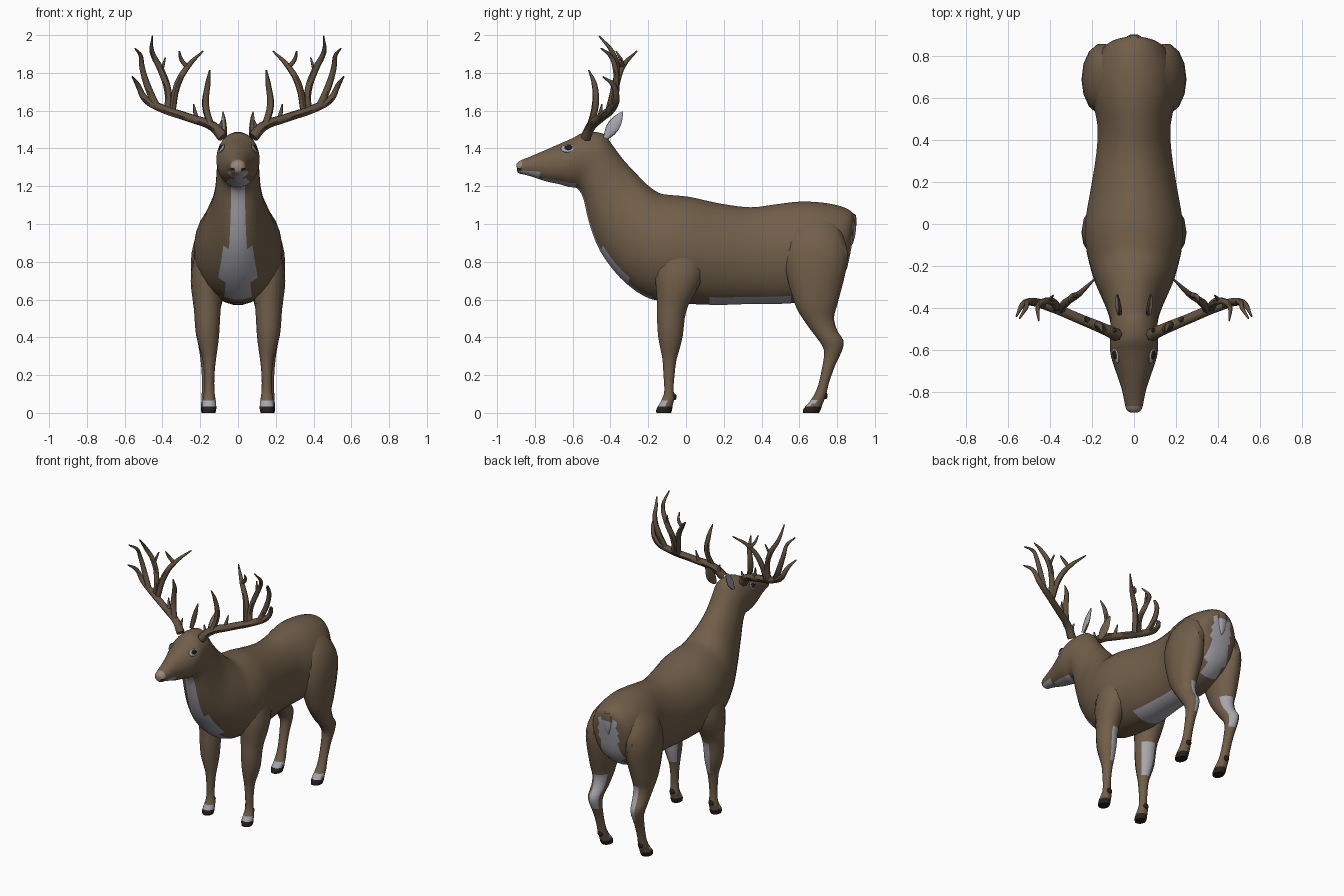
import bpy, bmesh, math
from mathutils import Vector

if "Cube" in bpy.data.objects:
    bpy.data.objects.remove(bpy.data.objects["Cube"])


def mat(name, col):
    m = bpy.data.materials.new(name)
    m.diffuse_color = (*col, 1)
    m.use_nodes = True
    m.node_tree.nodes["Principled BSDF"].inputs["Base Color"].default_value = m.diffuse_color
    return m


COAT = mat("brown coat", (.165, .113, .067))
PALE = mat("pale grey fur", (.38, .38, .42))
HOOF = mat("dark hoof", (.022, .015, .01))
HORN = mat("antler brown", (.12, .082, .049))
TAN = mat("muzzle tan", (.32, .24, .18))
BLACK = mat("eye black", (.012, .012, .014))
MATS = [COAT, PALE, HOOF, HORN, TAN, BLACK]


def smooth_rows(rows, n):
    """Catmull-Rom interpolation between rows of numbers."""
    out = []
    for i in range(len(rows) - 1):
        p0, p1, p2, p3 = (rows[max(0, min(len(rows) - 1, i + k))] for k in (-1, 0, 1, 2))
        for s in range(n):
            t = s / n
            out.append([.5 * (2 * b + (c - a) * t + (2 * a - 5 * b + 4 * c - d) * t * t
                              + (3 * b - a - 3 * c + d) * t ** 3)
                        for a, b, c, d in zip(p0, p1, p2, p3)])
    return out + [list(rows[-1])]


def finish(ob, angle=40):
    bpy.ops.object.select_all(action='DESELECT')
    ob.select_set(True)
    bpy.context.view_layer.objects.active = ob
    bpy.ops.object.shade_smooth_by_angle(angle=math.radians(angle))


def loft(name, rings, rule):
    """Skin closed rings, cap the ends, colour faces by rule(centre, normal)."""
    bm = bmesh.new()
    vs = [[bm.verts.new(p) for p in r] for r in rings]
    n = len(vs[0])
    for a, b in zip(vs, vs[1:]):
        for i in range(n):
            bm.faces.new((a[i], a[(i + 1) % n], b[(i + 1) % n], b[i]))
    bm.faces.new(vs[0])
    bm.faces.new(vs[-1])
    bmesh.ops.recalc_face_normals(bm, faces=bm.faces)
    bm.normal_update()
    for f in bm.faces:
        f.material_index = MATS.index(rule(f.calc_center_median(), f.normal))
    me = bpy.data.meshes.new(name)
    bm.to_mesh(me)
    bm.free()
    for m in MATS:
        me.materials.append(m)
    ob = bpy.data.objects.new(name, me)
    bpy.context.collection.objects.link(ob)
    finish(ob)
    return ob


# Body, neck and head: top y, top z, bottom y, bottom z, half width
BODY = [
    (.893, 1.045, .893, 1.0, .025), (.872, 1.07, .875, .87, .10), (.82, 1.095, .835, .72, .155),
    (.72, 1.115, .74, .63, .195), (.6, 1.12, .6, .585, .2), (.47, 1.105, .47, .575, .175),
    (.34, 1.09, .34, .575, .18), (.18, 1.11, .18, .57, .205), (.02, 1.145, .02, .575, .232),
    (-.08, 1.155, -.1, .585, .232), (-.14, 1.165, -.22, .615, .215), (-.2, 1.205, -.35, .715, .185),
    (-.26, 1.265, -.455, .855, .145), (-.33, 1.34, -.512, 1.0, .122), (-.39, 1.42, -.543, 1.13, .113),
    (-.44, 1.48, -.575, 1.187, .112), (-.54, 1.485, -.62, 1.195, .115), (-.6, 1.455, -.67, 1.21, .108),
    (-.68, 1.42, -.74, 1.225, .083), (-.76, 1.385, -.80, 1.245, .06), (-.83, 1.355, -.85, 1.26, .047),
    (-.88, 1.335, -.883, 1.267, .037), (-.897, 1.318, -.895, 1.28, .02)]


def body_ring(ty, tz, by, bz, w, n=28):
    top, bot = Vector((0, ty, tz)), Vector((0, by, bz))
    mid, half = (top + bot) / 2, (top - bot) / 2
    return [mid + half * math.cos(a) + Vector((w * math.sin(a), 0, 0))
            for a in (2 * math.pi * (i + .5) / n for i in range(n))]


def body_rule(c, n):
    if c.y < -.87:                                    # muzzle and mouth
        return HOOF if 1.283 < c.z < 1.298 else TAN
    if c.y < -.56 and (n.z < -.8 or (c.y < -.78 and c.z < 1.285)):
        return PALE                                   # chin and lower jaw
    if c.y < -.19 and c.z < 1.23 and (n.y < -.2 or n.z < -.4):
        if abs(c.x) < .045 + .06 * math.exp(-((c.z - .77) / .1) ** 2):
            return PALE                               # throat and chest stripe
    if .12 < c.y < .55 and n.z < -.8:
        return PALE                                   # belly
    if c.y > .72 and n.y > .3 and c.z < 1.0 and abs(c.x) < .075:
        return PALE                                   # rump patch
    return COAT


loft("body", [body_ring(*r) for r in smooth_rows(BODY, 3)], body_rule)

# Legs: z, front y, back y, inner x, outer x
FORELEG = [
    (.88, -.13, .09, .08, .215), (.75, -.165, .10, .06, .248), (.65, -.16, .06, .08, .247),
    (.57, -.155, .015, .09, .235), (.5, -.155, -.005, .095, .23), (.41, -.15, -.015, .10, .222),
    (.33, -.135, -.035, .11, .2), (.28, -.125, -.05, .117, .187), (.2, -.12, -.06, .125, .18),
    (.12, -.115, -.066, .125, .18), (.08, -.125, -.058, .12, .185), (.05, -.14, -.068, .116, .19),
    (.02, -.158, -.072, .115, .192), (0, -.158, -.078, .12, .188)]
HINDLEG = [
    (1.03, .60, .78, .06, .15), (.95, .55, .83, .06, .215), (.85, .525, .86, .06, .245),
    (.75, .525, .85, .06, .25), (.65, .55, .825, .07, .245), (.56, .58, .80, .09, .235),
    (.5, .615, .785, .10, .222), (.43, .665, .805, .11, .215), (.385, .70, .835, .12, .215),
    (.33, .73, .828, .125, .205), (.25, .722, .79, .13, .195), (.15, .70, .755, .13, .19),
    (.09, .675, .742, .125, .193), (.05, .645, .725, .12, .195), (.02, .62, .715, .118, .197),
    (0, .617, .705, .122, .192)]


def leg_ring(z, y0, y1, x0, x1, side, n=14):
    return [Vector((side * ((x0 + x1) / 2 + (x1 - x0) / 2 * math.cos(a)),
                    (y0 + y1) / 2 + (y1 - y0) / 2 * math.sin(a), z))
            for a in (2 * math.pi * i / n for i in range(n))]


def leg_rule(c, n):
    if c.z < .035:
        return HOOF
    if c.z < .06 and n.y < -.2:
        return PALE                                   # toe tuft
    if .31 < c.z < .52 and n.y > .3 and abs(c.x) < .17:
        return PALE                                   # pale backs of the legs
    return COAT


# Ears: position along ear 0..1, half width, half thickness
EAR = [(0, .014, .012), (.25, .03, .014), (.5, .034, .012), (.75, .024, .009), (1, .003, .003)]


def ear_rings(side):
    base, tip = Vector((side * .07, -.425, 1.455)), Vector((side * .08, -.335, 1.595))
    axis = (tip - base).normalized()
    out = Vector((side, -.25, 0)).normalized()
    wide = axis.cross(out).normalized()
    return [[base.lerp(tip, t) + wide * w * math.cos(a) + out * d * math.sin(a)
             for a in (2 * math.pi * i / 10 for i in range(10))]
            for t, w, d in smooth_rows(EAR, 2)]


def ball(name, loc, scale, rot, m):
    bpy.ops.mesh.primitive_uv_sphere_add(segments=14, ring_count=8, location=loc, rotation=rot)
    ob = bpy.context.object
    ob.name, ob.scale = name, scale
    ob.data.materials.append(m)
    finish(ob, 60)


# Antlers: x, y, z, radius along the beam and each tine
ANTLER = [
    [(.08, -.53, 1.46, .03), (.13, -.505, 1.515, .027), (.25, -.455, 1.56, .024), (.41, -.39, 1.615, .023),
     (.49, -.37, 1.66, .019), (.53, -.385, 1.735, .014), (.56, -.44, 1.78, .004)],
    [(.14, -.51, 1.51, .018), (.172, -.48, 1.63, .019), (.16, -.485, 1.74, .015), (.15, -.515, 1.815, .004)],
    [(.22, -.46, 1.55, .016), (.235, -.445, 1.635, .004)],
    [(.35, -.41, 1.59, .02), (.32, -.37, 1.74, .019), (.265, -.335, 1.835, .015), (.185, -.26, 1.915, .004)],
    [(.268, -.335, 1.83, .013), (.3, -.345, 1.87, .011), (.31, -.37, 1.915, .004)],
    [(.37, -.40, 1.6, .02), (.37, -.385, 1.70, .019), (.41, -.365, 1.82, .018), (.455, -.39, 1.91, .013),
     (.453, -.46, 1.995, .004)],
    [(.405, -.365, 1.81, .012), (.385, -.34, 1.88, .004)],
    [(.43, -.385, 1.62, .02), (.475, -.37, 1.72, .019), (.508, -.375, 1.83, .015), (.515, -.40, 1.89, .011),
     (.545, -.45, 1.93, .004)],
    [(.10, -.51, 1.49, .016), (.085, -.5, 1.55, .004)]]


def antler(name, side):
    cu = bpy.data.curves.new(name + "_path", 'CURVE')
    cu.dimensions, cu.bevel_depth, cu.bevel_resolution = '3D', 1, 1
    cu.resolution_u, cu.use_fill_caps = 4, True
    for tine in ANTLER:
        sp = cu.splines.new('BEZIER')
        sp.bezier_points.add(len(tine) - 1)
        for bp, (x, y, z, r) in zip(sp.bezier_points, tine):
            bp.co, bp.radius = (side * x, y, z), r
            bp.handle_left_type = bp.handle_right_type = 'AUTO'
    tmp = bpy.data.objects.new(name + "_path", cu)
    bpy.context.collection.objects.link(tmp)
    bpy.context.view_layer.update()
    dg = bpy.context.evaluated_depsgraph_get()
    me = bpy.data.meshes.new_from_object(tmp.evaluated_get(dg))
    bpy.data.objects.remove(tmp)
    me.materials.clear()
    me.materials.append(HORN)
    ob = bpy.data.objects.new(name, me)
    bpy.context.collection.objects.link(ob)
    finish(ob, 60)


# Paired parts
for side, tag in ((-1, "right"), (1, "left")):
    for part, rows in (("foreleg", FORELEG), ("hindleg", HINDLEG)):
        loft(f"{part}_{tag}", [leg_ring(*r, side) for r in smooth_rows(rows, 2)], leg_rule)
    loft(f"ear_{tag}", ear_rings(side),
         lambda c, n: PALE if n.x * side > .75 else COAT)
    antler(f"antler_{tag}", side)
    tilt = (0, -side * .5, side * -.2)
    ball(f"eyelid_{tag}", (side * .086, -.625, 1.4), (.009, .04, .024), tilt, PALE)
    ball(f"eye_{tag}", (side * .088, -.622, 1.403), (.013, .024, .016), tilt, BLACK)
    # Dewclaws
    ball(f"fore_dewclaw_{tag}", (side * .153, -.062, .085), (.02, .012, .018), (0, 0, 0), HOOF)
    ball(f"hind_dewclaw_{tag}", (side * .158, .738, .09), (.02, .012, .018), (0, 0, 0), HOOF)

# Tail
TAIL = [(.84, 1.055, .02, .015), (.878, 1.04, .035, .02), (.888, .99, .035, .014),
        (.885, .93, .022, .01), (.878, .89, .004, .004)]
loft("tail", [[Vector((w * math.cos(a), y + d * math.sin(a), z + d * math.sin(a) * .5))
               for a in (2 * math.pi * i / 12 for i in range(12))]
              for y, z, w, d in smooth_rows(TAIL, 2)],
     lambda c, n: COAT if c.z > .985 else PALE)
